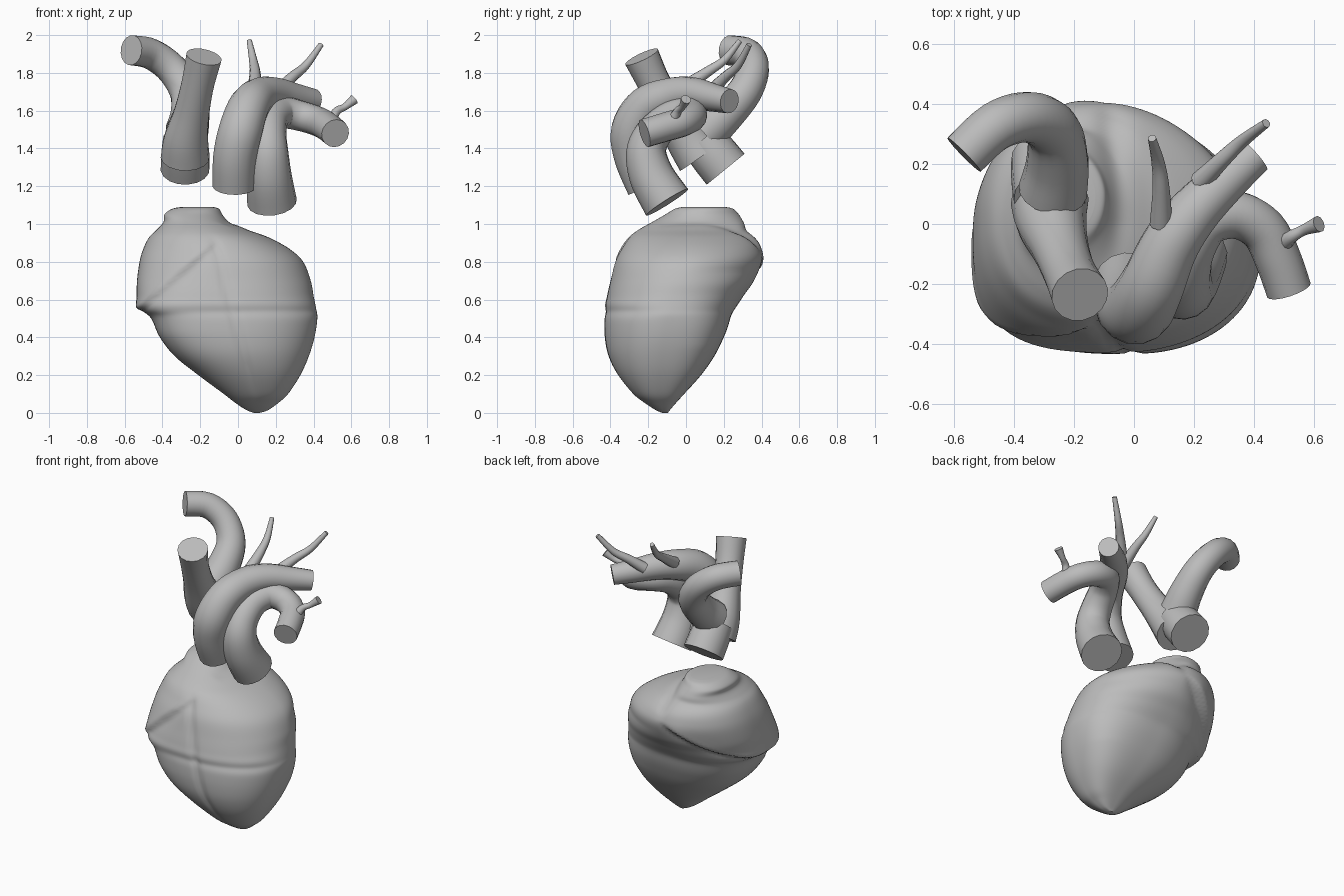
import bpy, bmesh, math
from mathutils import Vector

mat = bpy.data.materials.new("grey")
mat.diffuse_color = (0.5, 0.5, 0.5, 1)


def catmull(rows, t):
    """Smooth interpolation of a list of equal-length tuples, t in 0..len-1."""
    i = min(int(t), len(rows) - 2)
    f = t - i
    a, b, c, d = (rows[max(0, min(len(rows) - 1, i + k))] for k in (-1, 0, 1, 2))
    return [0.5 * (2 * q + (r - p) * f + (2 * p - 5 * q + 4 * r - s) * f * f
                   + (3 * q - p - 3 * r + s) * f ** 3) for p, q, r, s in zip(a, b, c, d)]


def loft(name, rings):
    """Skin closed rings of points and cap both ends."""
    bm = bmesh.new()
    vs = [[bm.verts.new(p) for p in ring] for ring in rings]
    n = len(vs[0])
    for r0, r1 in zip(vs, vs[1:]):
        for j in range(n):
            bm.faces.new((r0[j], r0[(j + 1) % n], r1[(j + 1) % n], r1[j]))
    bm.faces.new(vs[0][::-1])
    bm.faces.new(vs[-1])
    bmesh.ops.recalc_face_normals(bm, faces=bm.faces)
    me = bpy.data.meshes.new(name)
    bm.to_mesh(me)
    bm.free()
    me.materials.append(mat)
    ob = bpy.data.objects.new(name, me)
    bpy.context.collection.objects.link(ob)
    bpy.ops.object.select_all(action='DESELECT')
    ob.select_set(True)
    bpy.context.view_layer.objects.active = ob
    bpy.ops.object.shade_smooth_by_angle(angle=math.radians(50))
    return ob


def tube(name, path, sides=16, steps=5):
    """Round vessel through (x, y, z, radius) points with flat ends."""
    count = (len(path) - 1) * steps
    pts = [catmull(path, k / steps) for k in range(count + 1)]
    pos = [Vector(p[:3]) for p in pts]
    side, rings = Vector((1, 0.1, 0.05)), []
    for k, p in enumerate(pos):
        tan = (pos[min(k + 1, count)] - pos[max(k - 1, 0)]).normalized()
        side = (side - tan * side.dot(tan)).normalized()
        up = tan.cross(side)
        rings.append([p + pts[k][3] * (side * math.cos(a) + up * math.sin(a))
                      for a in (2 * math.pi * j / sides for j in range(sides))])
    return loft(name, rings)


# heart body: z, x min, x max, y min, y max of each level
LEVELS = [
    (0.00, 0.085, 0.115, -0.125, -0.095), (0.015, 0.045, 0.16, -0.16, -0.085),
    (0.05, -0.01, 0.21, -0.215, -0.055),
    (0.10, -0.075, 0.265, -0.28, -0.01), (0.20, -0.21, 0.33, -0.36, 0.08),
    (0.30, -0.335, 0.375, -0.41, 0.15), (0.40, -0.415, 0.405, -0.43, 0.20),
    (0.50, -0.465, 0.42, -0.432, 0.24), (0.55, -0.525, 0.414, -0.427, 0.265),
    (0.62, -0.53, 0.40, -0.418, 0.305),
    (0.70, -0.532, 0.385, -0.40, 0.36), (0.80, -0.52, 0.345, -0.375, 0.40),
    (0.87, -0.50, 0.27, -0.34, 0.395), (0.93, -0.47, 0.16, -0.30, 0.365),
    (0.97, -0.43, 0.05, -0.25, 0.33), (1.01, -0.395, -0.03, -0.18, 0.305),
    (1.05, -0.39, -0.08, -0.11, 0.28), (1.08, -0.35, -0.10, -0.06, 0.25),
    (1.09, -0.30, -0.13, -0.02, 0.21)]


def groove(d, width):
    return math.exp(-(d / width) ** 2)


def clamp(v, lo=0.0, hi=1.0):
    return max(lo, min(hi, v))


def body_point(level, a):
    z, x0, x1, y0, y1 = level
    c, s = math.cos(a), math.sin(a)
    # squarer toward the front left and the lower back right, rounder above
    n = 2.15
    if c < 0 and s < 0:
        n += 0.95 * groove(z - 0.52, 0.3)
    elif c > 0 and s > 0:
        n += 0.95 - 1.3 * clamp((z - 0.35) / 0.4)
    r = (abs(c) ** n + abs(s) ** n) ** (-1 / n)
    x = (x0 + x1) / 2 + (x1 - x0) / 2 * r * c
    y = (y0 + y1) / 2 + (y1 - y0) / 2 * r * s
    push = 0
    # atrium overhang along a slanted edge, deeper at the back
    slope = 0.87 - 0.19 * clamp(y / 0.2)
    h = z - (0.53 + slope * (x + 0.54))
    fade = clamp((-x - 0.09) / 0.12) * clamp((0.98 - z) / 0.08)
    step = clamp(h / 0.014, -1, 1)
    push += (0.014 + 0.012 * clamp(y / 0.2)) * step * math.exp(-abs(h) / 0.1) * fade
    # furrows across the front wall
    if s < 0:
        front = clamp(-s * 2 - 0.2)
        if h < 0:
            push -= 0.005 * groove(z - 0.53, 0.025) * front
            push += 0.004 * groove(z - 0.575, 0.025) * front
        seam = -0.13 + 0.23 * ((0.93 - z) / 0.88)
        ends = clamp((z - 0.05) * 5) * clamp((0.95 - z) * 10)
        push -= 0.014 * groove(x - seam, 0.022) * front * ends
    # furrows beneath the back bulge and beneath the top lobe
    else:
        push -= 0.008 * groove(z - 0.53, 0.05) * s
        push -= 0.014 * groove(z - 0.96, 0.03) * s * clamp((-x - 0.05) / 0.1)
    # valley beside the top lobe
    dip = 0.025 * groove(x + 0.075, 0.05) * clamp((z - 0.82) / 0.1) * clamp((1.06 - z) / 0.06)
    return (x + push * c, y + push * s, z - dip * clamp((y + 0.15) / 0.15))


STEPS = 6
levels = [catmull(LEVELS, k / STEPS) for k in range((len(LEVELS) - 1) * STEPS + 1)]
loft("heart_body", [[body_point(l, 2 * math.pi * j / 112) for j in range(112)] for l in levels])

# great vessels
tube("aorta", [
    (-0.02, -0.20, 1.20, 0.115), (-0.015, -0.265, 1.36, 0.117), (0.015, -0.28, 1.50, 0.117),
    (0.06, -0.205, 1.625, 0.108), (0.12, -0.07, 1.68, 0.097), (0.20, 0.04, 1.69, 0.086),
    (0.30, 0.14, 1.67, 0.075), (0.40, 0.23, 1.65, 0.065)])
tube("pulmonary_artery", [
    (0.18, -0.10, 1.115, 0.132), (0.165, -0.18, 1.25, 0.12), (0.16, -0.21, 1.38, 0.107),
    (0.16, -0.17, 1.48, 0.097), (0.18, -0.08, 1.56, 0.09), (0.24, 0.01, 1.59, 0.085),
    (0.34, 0.03, 1.57, 0.08), (0.43, -0.02, 1.54, 0.078), (0.48, -0.12, 1.51, 0.077),
    (0.515, -0.22, 1.48, 0.076)])
tube("upper_vein", [
    (-0.18, -0.235, 1.885, 0.096), (-0.213, -0.165, 1.74, 0.088), (-0.245, -0.08, 1.59, 0.095),
    (-0.275, 0.01, 1.45, 0.118), (-0.28, 0.075, 1.355, 0.13)])
tube("curved_vein", [
    (-0.565, 0.23, 1.92, 0.08), (-0.46, 0.325, 1.90, 0.082), (-0.35, 0.355, 1.82, 0.085),
    (-0.27, 0.31, 1.70, 0.092), (-0.255, 0.205, 1.58, 0.104), (-0.27, 0.11, 1.49, 0.115)])
tube("lower_vein", [
    (-0.28, 0.085, 1.445, 0.12), (-0.28, 0.145, 1.37, 0.128), (-0.28, 0.21, 1.29, 0.13)])

# small branches
tube("inner_branch", [
    (0.09, 0.00, 1.73, 0.038), (0.09, 0.12, 1.81, 0.028), (0.08, 0.205, 1.87, 0.022),
    (0.06, 0.285, 1.97, 0.014)], 10)
tube("outer_branch", [
    (0.22, 0.14, 1.71, 0.036), (0.29, 0.21, 1.78, 0.028), (0.36, 0.275, 1.84, 0.022),
    (0.44, 0.335, 1.95, 0.015)], 10)
tube("side_branch", [
    (0.485, -0.08, 1.53, 0.032), (0.52, -0.045, 1.595, 0.023), (0.565, -0.02, 1.62, 0.019),
    (0.615, 0.00, 1.66, 0.028)], 10)
